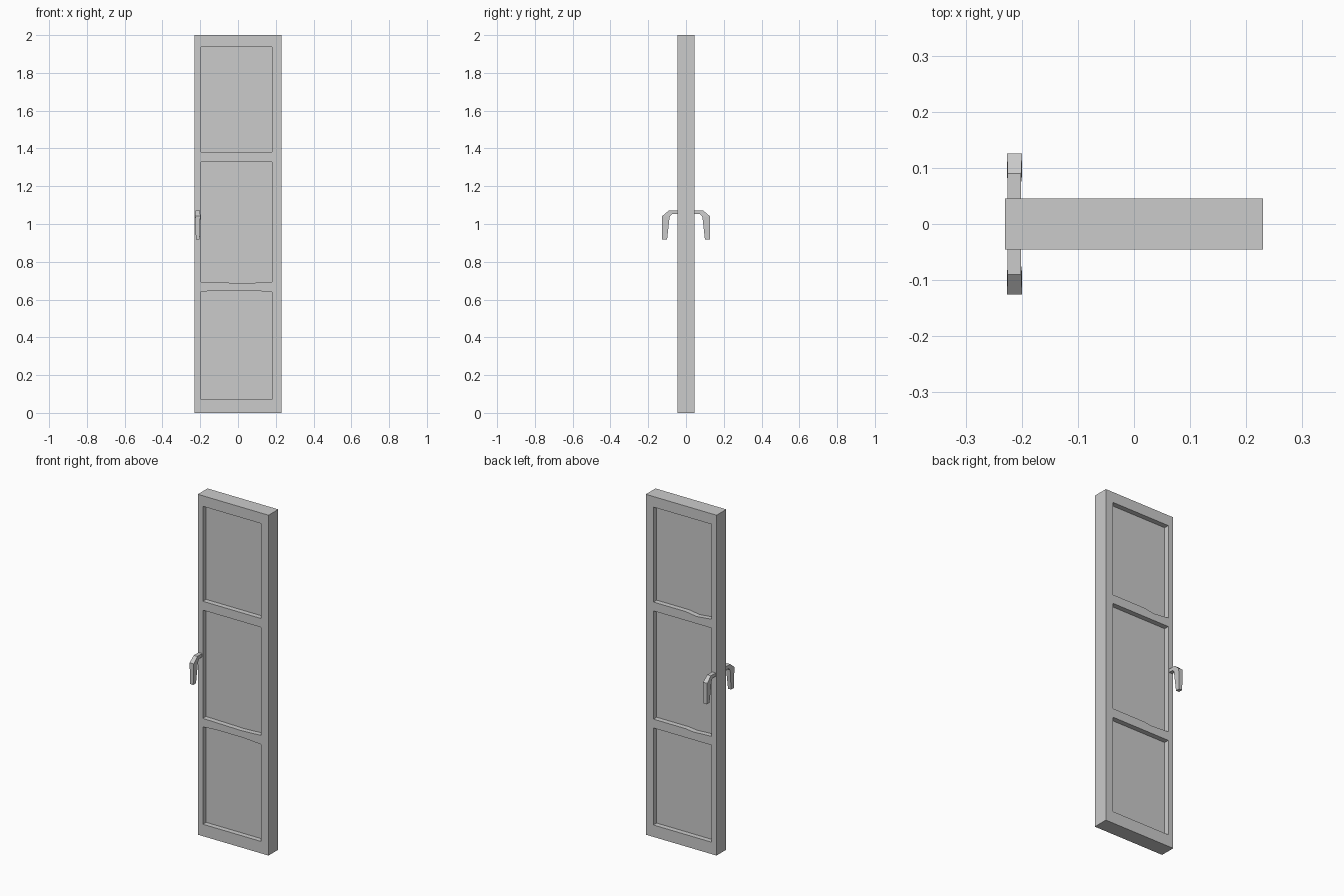
import bpy, bmesh

if "Cube" in bpy.data.objects:
    bpy.data.objects.remove(bpy.data.objects["Cube"])


def prism(name, points, offset):
    """Extrude a closed 3D outline along an offset into a solid object."""
    bm = bmesh.new()
    face = bm.faces.new([bm.verts.new(p) for p in points])
    res = bmesh.ops.extrude_face_region(bm, geom=[face])
    moved = [g for g in res["geom"] if isinstance(g, bmesh.types.BMVert)]
    bmesh.ops.translate(bm, verts=moved, vec=offset)
    bmesh.ops.recalc_face_normals(bm, faces=bm.faces)
    mesh = bpy.data.meshes.new(name)
    bm.to_mesh(mesh)
    bm.free()
    obj = bpy.data.objects.new(name, mesh)
    bpy.context.collection.objects.link(obj)
    return obj


# Door slab
door = prism("door_slab", [(-0.23, -0.045, 0), (0.23, -0.045, 0),
                           (0.23, -0.045, 2), (-0.23, -0.045, 2)], (0, 0.09, 0))

# Recessed panels: outlines in x, z, some with slightly worn rail edges
L, R, DEPTH = -0.197, 0.18, 0.03
front = [
    [(L, 0.07), (R, 0.07), (R, 0.64), (0.07, 0.648), (-0.1, 0.648), (L, 0.642)],
    [(L, 0.692), (0.05, 0.687), (R, 0.693), (R, 1.328), (L, 1.328)],
    [(L, 1.38), (R, 1.38), (R, 1.938), (L, 1.938)],
]
back = [
    [(L, 0.07), (R, 0.07), (R, 0.64), (L, 0.64)],
    [(L, 0.692), (-0.08, 0.686), (-0.03, 0.692), (R, 0.692), (R, 1.328), (L, 1.328)],
    [(L, 1.38), (-0.1, 1.37), (-0.03, 1.38), (R, 1.38), (R, 1.938), (L, 1.938)],
]
for side, outlines in ((-1, front), (1, back)):
    for outline in outlines:
        cutter = prism("panel_cutter", [(x, side * 0.1, z) for x, z in outline],
                       (0, -side * (0.1 - 0.045 + DEPTH), 0))
        cutter.hide_render = True
        mod = door.modifiers.new("panel_recess", "BOOLEAN")
        mod.operation = "DIFFERENCE"
        mod.solver = "EXACT"
        mod.object = cutter
        bpy.context.view_layer.objects.active = door
        bpy.ops.object.modifier_apply(modifier=mod.name)
        bpy.data.objects.remove(cutter)

# Lever handles: cross-section rings (outer y,z / inner y,z / half width)
rings = [
    ((0.044, 1.072), (0.044, 1.052), 0.012),
    ((0.090, 1.072), (0.075, 1.052), 0.012),
    ((0.126, 1.042), (0.087, 1.037), 0.0135),
    ((0.126, 0.918), (0.100, 0.918), 0.010),
]


def handle(name, side):
    bm = bmesh.new()
    cx = -0.213
    loops = []
    for (oy, oz), (iy, iz), w in rings:
        loops.append([bm.verts.new((cx + dx, side * y, z)) for dx, y, z in
                      ((-w, oy, oz), (w, oy, oz), (w, iy, iz), (-w, iy, iz))])
    for a, b in zip(loops, loops[1:]):
        for i in range(4):
            j = (i + 1) % 4
            bm.faces.new((a[i], a[j], b[j], b[i]))
    bm.faces.new(loops[0])
    bm.faces.new(loops[-1])
    bmesh.ops.recalc_face_normals(bm, faces=bm.faces)
    mesh = bpy.data.meshes.new(name)
    bm.to_mesh(mesh)
    bm.free()
    bpy.context.collection.objects.link(bpy.data.objects.new(name, mesh))


handle("front_handle", -1)
handle("back_handle", 1)
